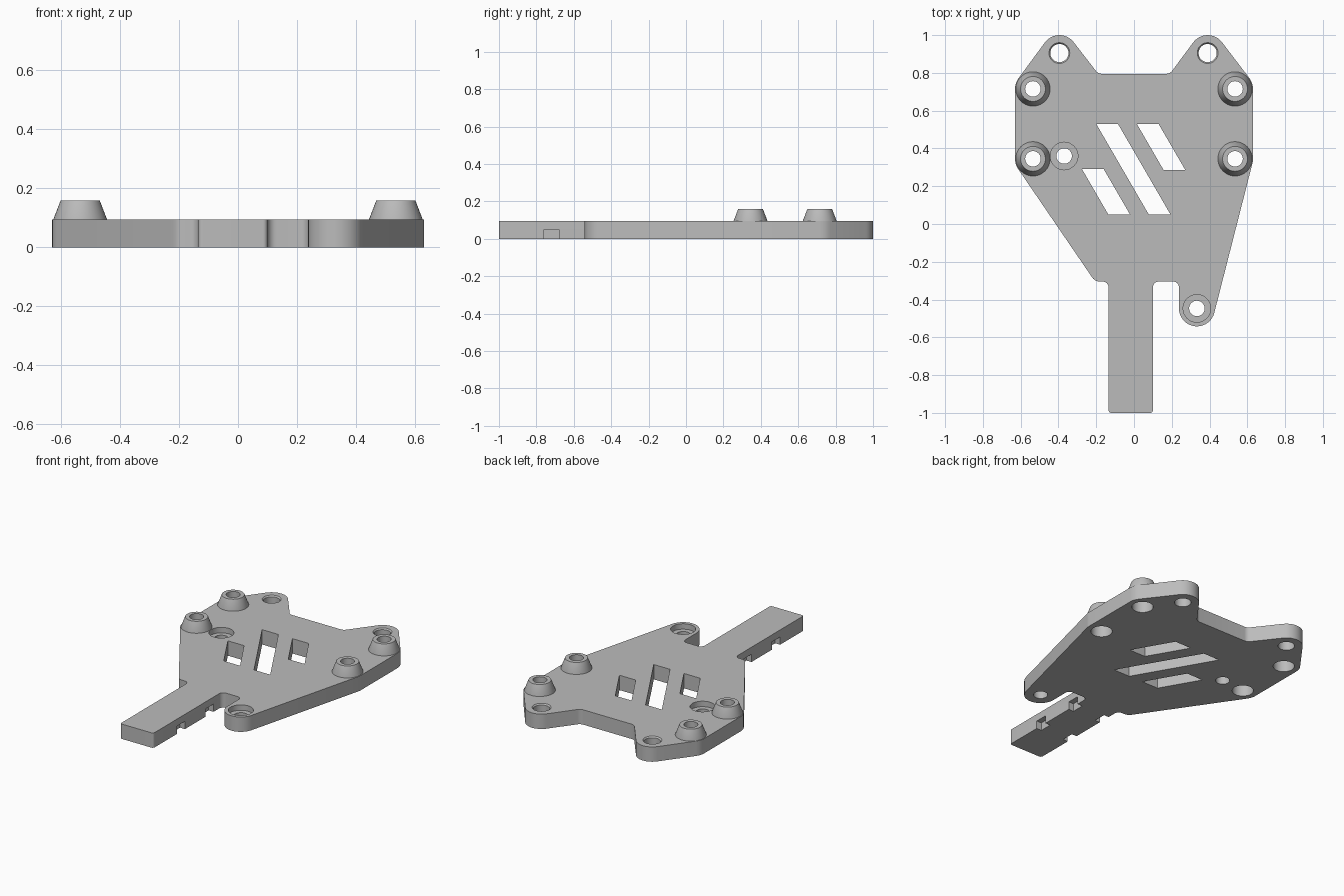
import bpy, bmesh, math
from mathutils import Vector

if "Cube" in bpy.data.objects:
    bpy.data.objects.remove(bpy.data.objects["Cube"])

THICK = 0.095
SIDES = 40

grey = bpy.data.materials.new("matte grey")
grey.use_nodes = True
grey.diffuse_color = (0.5, 0.5, 0.5, 1)
grey.node_tree.nodes["Principled BSDF"].inputs["Base Color"].default_value = grey.diffuse_color


def make_object(name, bm):
    bmesh.ops.recalc_face_normals(bm, faces=bm.faces)
    mesh = bpy.data.meshes.new(name)
    bm.to_mesh(mesh)
    bm.free()
    mesh.materials.append(grey)
    obj = bpy.data.objects.new(name, mesh)
    bpy.context.collection.objects.link(obj)
    return obj


def activate(obj):
    bpy.ops.object.select_all(action='DESELECT')
    obj.select_set(True)
    bpy.context.view_layer.objects.active = obj


def belt(circles):
    """Outline wrapped around circles; a negative radius is a concave fillet."""
    angles = []
    for i, (x, y, r) in enumerate(circles):
        nx, ny, nr = circles[(i + 1) % len(circles)]
        d = Vector((nx - x, ny - y))
        angles.append(math.atan2(d.y, d.x) - math.acos((r - nr) / d.length))
    points = []
    for i, (x, y, r) in enumerate(circles):
        start = angles[i - 1]
        sweep = (angles[i] - start) % math.tau
        if r < 0:
            sweep -= math.tau
        steps = max(3, round(abs(sweep) / 0.16))
        for k in range(steps + 1):
            a = start + sweep * k / steps
            points.append((x + r * math.cos(a), y + r * math.sin(a)))
    return points


def prism(bm, points, z0, z1):
    low = [bm.verts.new((x, y, z0)) for x, y in points]
    high = [bm.verts.new((x, y, z1)) for x, y in points]
    bm.faces.new(low[::-1])
    bm.faces.new(high)
    for i in range(len(points)):
        j = (i + 1) % len(points)
        bm.faces.new((low[i], low[j], high[j], high[i]))


def lathe(bm, x, y, profile, closed=False):
    rings = [[bm.verts.new((x + r * math.cos(math.tau * k / SIDES),
                            y + r * math.sin(math.tau * k / SIDES), z))
              for k in range(SIDES)] for r, z in profile]
    pairs = list(zip(rings, rings[1:]))
    if closed:
        pairs.append((rings[-1], rings[0]))
    else:
        bm.faces.new(rings[0][::-1])
        bm.faces.new(rings[-1])
    for a, b in pairs:
        for i in range(SIDES):
            j = (i + 1) % SIDES
            bm.faces.new((a[i], a[j], b[j], b[i]))


bosses = {"front_left": (0.535, 0.345), "back_left": (0.535, 0.715),
          "front_right": (-0.535, 0.345), "back_right": (-0.535, 0.715)}
ears = [(0.39, 0.905), (-0.395, 0.905)]
sunk_holes = [(-0.37, 0.36), (0.333, -0.447)]

# Plate outline: handle, notch, lobe, left side, ears, right side
R = 0.095
outline = belt([
    (-0.12, -0.985, 0.015), (0.085, -0.985, 0.015),
    (0.13, -0.335, -0.03), (0.208, -0.335, -0.03),
    (0.333, -0.447, R), (*bosses["front_left"], R), (*bosses["back_left"], R),
    (*ears[0], R), (0.17, 0.835, -0.04), (-0.17, 0.835, -0.04), (*ears[1], R),
    (*bosses["back_right"], R), (*bosses["front_right"], R),
    (-0.18, -0.255, 0.05), (-0.165, -0.335, -0.03)])
bm = bmesh.new()
prism(bm, outline, 0, THICK)

# Softened top rim, and bottom rim of the handle
def on_rim(e):
    if all(v.co.z > THICK / 2 for v in e.verts):
        return True
    return all(v.co.z < THICK / 2 and v.co.y < -0.34 and v.co.x < 0.15 for v in e.verts)

bmesh.ops.bevel(bm, geom=[e for e in bm.edges if on_rim(e)], offset=0.009,
                segments=2, profile=0.5, affect='EDGES')
plate = make_object("plate", bm)

# Cutter with all holes, slots and handle notches
bm = bmesh.new()
for x, y in bosses.values():
    lathe(bm, x, y, [(0.062, -0.1), (0.062, 0.08), (0.041, 0.08), (0.041, 0.3)])
for x, y in ears:
    lathe(bm, x, y, [(0.048, -0.1), (0.048, 0.087), (0.056, THICK + 0.001), (0.056, 0.3)])
for x, y in sunk_holes:
    lathe(bm, x, y, [(0.041, -0.1), (0.041, 0.06), (0.073, 0.06), (0.073, 0.3)])
for x, y_back, y_front in [(-0.2, 0.53, 0.05), (0.015, 0.53, 0.285), (-0.275, 0.29, 0.05)]:
    shift = (y_back - y_front) * 0.58
    prism(bm, [(x, y_back), (x + shift, y_front), (x + shift + 0.115, y_front),
               (x + 0.115, y_back)], -0.1, 0.3)
for y in (-0.72, -0.43):
    for x0, x1 in ((-0.2, -0.1), (0.065, 0.16)):
        prism(bm, [(x0, y - 0.04), (x1, y - 0.04), (x1, y + 0.04), (x0, y + 0.04)], -0.1, 0.05)
cutter = make_object("hole_cutter", bm)
cutter.hide_render = True

cut = plate.modifiers.new("holes", 'BOOLEAN')
cut.operation = 'DIFFERENCE'
cut.solver = 'EXACT'
cut.object = cutter
activate(plate)
bpy.ops.object.modifier_apply(modifier=cut.name)
bpy.data.objects.remove(cutter)
bpy.ops.object.shade_smooth_by_angle(angle=math.radians(30))

# Tapered standoffs with a bore
for name, (x, y) in bosses.items():
    bm = bmesh.new()
    lathe(bm, x, y, [(0.041, 0.09), (0.091, 0.09), (0.091, THICK), (0.066, 0.16),
                     (0.041, 0.16)], closed=True)
    boss = make_object(name + "_standoff", bm)
    activate(boss)
    bpy.ops.object.shade_smooth_by_angle(angle=math.radians(30))
